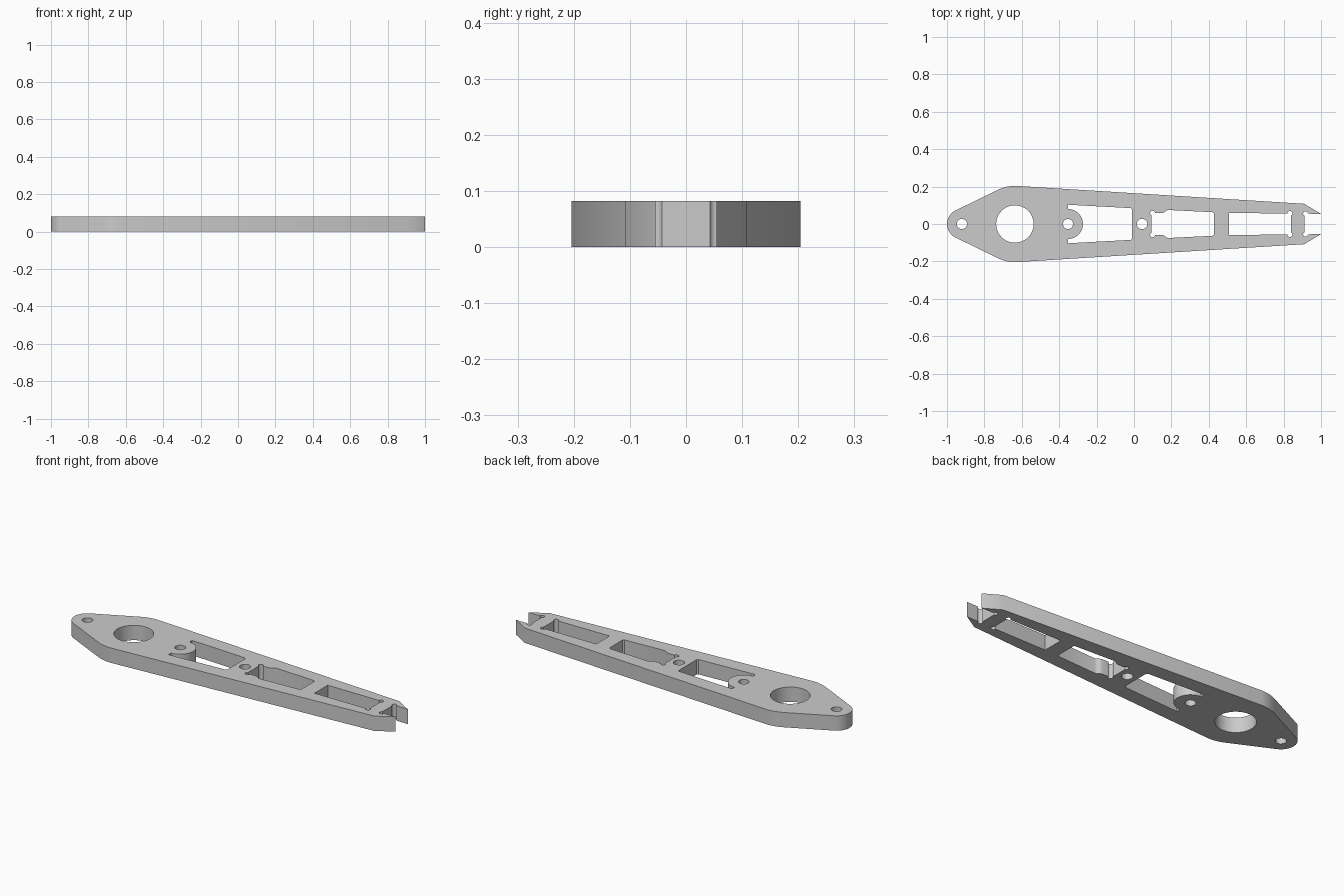
import bpy, bmesh
from math import sin, cos, radians

THICKNESS = 0.082

if "Cube" in bpy.data.objects:
    bpy.data.objects.remove(bpy.data.objects["Cube"])


def arc(cx, cy, r, start, end, n=10):
    """Points along an arc, angles in degrees."""
    angles = [radians(start + (end - start) * i / n) for i in range(n + 1)]
    return [(cx + r * cos(a), cy + r * sin(a)) for a in angles]


def mirrored(half):
    """Close an upper half profile with its reflection in the x axis."""
    return half + [(x, -y) for x, y in reversed(half) if abs(y) > 1e-5]


def circle(cx, r, n=40):
    return arc(cx, 0, r, 0, 360, n)[:-1]


# Tapered outline: round tip, wide shoulder, forked tail with relieved corners
outline = mirrored(
    arc(-0.92, 0, 0.08, 180, 116, 12)
    + arc(-0.637, 0, 0.204, 116, 86.5, 10)
    + [(0.91, 0.108), (1.0, 0.054)]
    + arc(0.917, 0.055, 0.013, 0, 250, 12)
)

# Window wrapped around the round boss
boss_window = mirrored(
    arc(-0.353, 0, 0.08, 0, 90, 20)
    + [(-0.353, 0.103), (-0.018, 0.085), (-0.01, 0.078)]
)

# Middle window: relieved corners, stepped sides, taper
middle_window = mirrored(
    arc(0.099, 0.058, 0.013, 250, 0, 12)
    + [(0.15, 0.058), (0.163, 0.062), (0.172, 0.071), (0.183, 0.075),
       (0.42, 0.063), (0.427, 0.057)]
)

# Tail window with relieved corners at the far end
tail_window = mirrored(
    [(0.508, 0.058)] + arc(0.834, 0.057, 0.013, 180, -70, 12)
)

holes = [circle(-0.92, 0.027), circle(-0.637, 0.1), circle(-0.353, 0.027),
         circle(0.043, 0.028)]

# Filled flat curve gives the plate with all its openings
curve = bpy.data.curves.new("arm_plate_profile", "CURVE")
curve.dimensions = "2D"
curve.fill_mode = "BOTH"
curve.extrude = THICKNESS / 2
for loop in [outline, boss_window, middle_window, tail_window] + holes:
    spline = curve.splines.new("POLY")
    spline.points.add(len(loop) - 1)
    for point, (x, y) in zip(spline.points, loop):
        point.co = (x, y, 0, 1)
    spline.use_cyclic_u = True

plate = bpy.data.objects.new("arm_plate", curve)
bpy.context.collection.objects.link(plate)
bpy.ops.object.select_all(action="DESELECT")
plate.select_set(True)
bpy.context.view_layer.objects.active = plate
bpy.ops.object.convert(target="MESH")
plate = bpy.context.object

# Weld walls to caps and stand the plate on the ground
bm = bmesh.new()
bm.from_mesh(plate.data)
bmesh.ops.remove_doubles(bm, verts=bm.verts, dist=0.0005)
bmesh.ops.recalc_face_normals(bm, faces=bm.faces)
bmesh.ops.translate(bm, verts=bm.verts, vec=(0, 0, THICKNESS / 2))
bm.to_mesh(plate.data)
bm.free()
bpy.ops.object.shade_smooth_by_angle(angle=radians(30))

# Plain grey
grey = bpy.data.materials.new("plain grey")
grey.use_nodes = True
color = (0.6, 0.6, 0.6, 1)
grey.diffuse_color = color
grey.node_tree.nodes["Principled BSDF"].inputs["Base Color"].default_value = color
plate.data.materials.clear()
plate.data.materials.append(grey)
